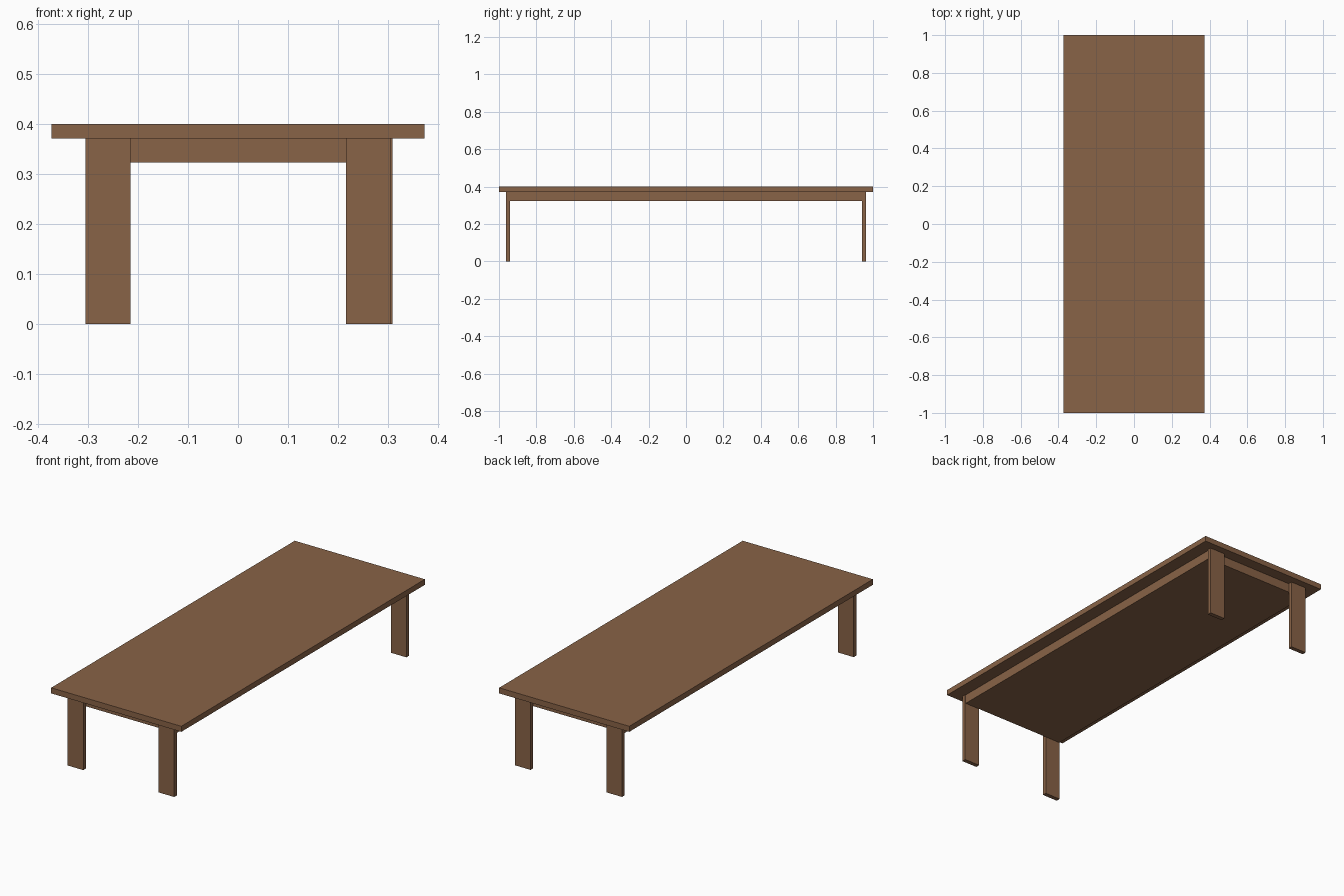
import bpy
import bmesh
from mathutils import Vector

if "Cube" in bpy.data.objects:
    bpy.data.objects.remove(bpy.data.objects["Cube"])

wood = bpy.data.materials.new("brown_wood")
wood.diffuse_color = (0.25, 0.125, 0.063, 1)
wood.use_nodes = True
wood.node_tree.nodes["Principled BSDF"].inputs["Base Color"].default_value = wood.diffuse_color


def box(name, lo, hi):
    """Axis-aligned box between two corners."""
    lo, hi = Vector(lo), Vector(hi)
    bm = bmesh.new()
    bmesh.ops.create_cube(bm, size=1)
    for v in bm.verts:
        v.co = Vector(((lo[i] + hi[i]) / 2 + v.co[i] * (hi[i] - lo[i]) for i in range(3)))
    mesh = bpy.data.meshes.new(name)
    bm.to_mesh(mesh)
    bm.free()
    mesh.materials.append(wood)
    obj = bpy.data.objects.new(name, mesh)
    bpy.context.collection.objects.link(obj)
    return obj


# Table top
box("table_top", (-0.374, -1, 0.371), (0.374, 1, 0.4))

# Solid apron block under the top
box("apron", (-0.304, -0.94, 0.323), (0.304, 0.94, 0.371))

# Flat plank legs at both ends; the back right one sits slightly further out
legs = {
    "front_left_leg": (-0.306, -0.962),
    "front_right_leg": (0.217, -0.962),
    "back_left_leg": (-0.306, 0.94),
    "back_right_leg": (0.220, 0.94),
}
for name, (x, y) in legs.items():
    box(name, (x, y, 0), (x + 0.09, y + 0.022, 0.371))
